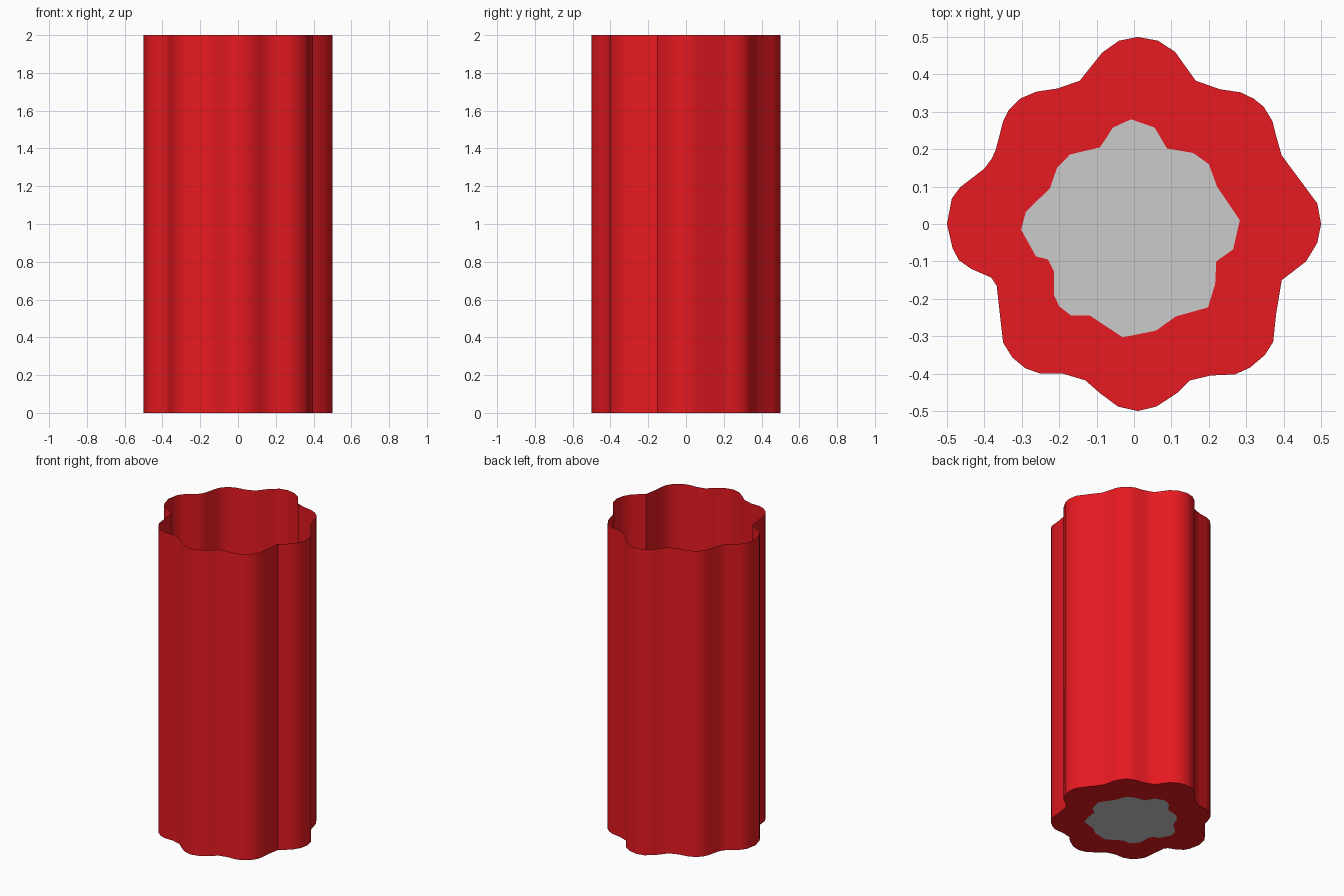
import bpy, bmesh, math

if "Cube" in bpy.data.objects:
    bpy.data.objects.remove(bpy.data.objects["Cube"])

HEIGHT = 2.0

# Scalloped outline of the wall, clockwise from the back lobe
OUTER = [
    (.01, .5), (.064, .49), (.11, .46), (.165, .383), (.23, .36), (.285, .352),
    (.32, .335), (.347, .313), (.37, .275), (.38, .235), (.395, .183),
    (.49, .055), (.5, 0), (.49, -.05), (.46, -.1), (.395, -.15), (.38, -.24),
    (.372, -.315), (.35, -.35), (.31, -.384), (.27, -.402), (.205, -.405),
    (.15, -.418), (.118, -.45), (.06, -.488), (.01, -.5), (-.043, -.488),
    (-.09, -.453), (-.13, -.418), (-.19, -.4), (-.25, -.4), (-.29, -.386),
    (-.325, -.357), (-.35, -.317), (-.367, -.165), (-.382, -.143),
    (-.435, -.12), (-.468, -.097), (-.485, -.065), (-.5, 0), (-.487, .068),
    (-.465, .098), (-.4, .148), (-.38, .175), (-.369, .2), (-.35, .274),
    (-.334, .306), (-.305, .335), (-.26, .354), (-.205, .362), (-.145, .383),
    (-.085, .458), (-.04, .49),
]

# Irregular outline of the grey patch in the floor
INNER = [
    (-.008, .28), (.055, .258), (.088, .202), (.158, .19), (.2, .16),
    (.222, .1), (.283, .01), (.265, -.068), (.22, -.1), (.217, -.16),
    (.198, -.223), (.112, -.247), (.059, -.285), (-.03, -.303),
    (-.118, -.245), (-.168, -.245), (-.2, -.22), (-.214, -.19),
    (-.214, -.127), (-.23, -.095), (-.262, -.087), (-.302, -.015),
    (-.289, .033), (-.225, .095), (-.206, .15), (-.171, .186),
    (-.091, .205), (-.056, .258),
]


def loop(bm, points, z=0.0):
    verts = [bm.verts.new((x, y, z)) for x, y in points]
    edges = [bm.edges.new((a, b)) for a, b in zip(verts, verts[1:] + verts[:1])]
    return verts, edges


def fill_down(bm, edges):
    # Fill flat loops (holes included) with faces pointing down
    bmesh.ops.triangle_fill(bm, use_beauty=True, edges=edges, normal=(0, 0, -1))
    bm.normal_update()
    for f in bm.faces:
        if f.normal.z > 0:
            f.normal_flip()


def finish(bm, name):
    mesh = bpy.data.meshes.new(name)
    bm.to_mesh(mesh)
    bm.free()
    obj = bpy.data.objects.new(name, mesh)
    bpy.context.collection.objects.link(obj)
    return obj


# Fluted open-topped wall with the red floor ring
bm = bmesh.new()
base, outer_edges = loop(bm, OUTER)
_, inner_edges = loop(bm, INNER)
fill_down(bm, outer_edges + inner_edges)
top, _ = loop(bm, OUTER, HEIGHT)
for i in range(len(base)):
    j = (i + 1) % len(base)
    bm.faces.new((base[j], base[i], top[i], top[j]))
body = finish(bm, "fluted_tube")

red = bpy.data.materials.new("red")
red.diffuse_color = (0.8, 0.01, 0.015, 1)
red.use_nodes = True
red.node_tree.nodes["Principled BSDF"].inputs["Base Color"].default_value = red.diffuse_color
body.data.materials.append(red)
bpy.context.view_layer.objects.active = body
body.select_set(True)
bpy.ops.object.shade_smooth_by_angle(angle=math.radians(35))

# Grey centre of the floor
bm = bmesh.new()
_, edges = loop(bm, INNER)
fill_down(bm, edges)
finish(bm, "floor_centre")
